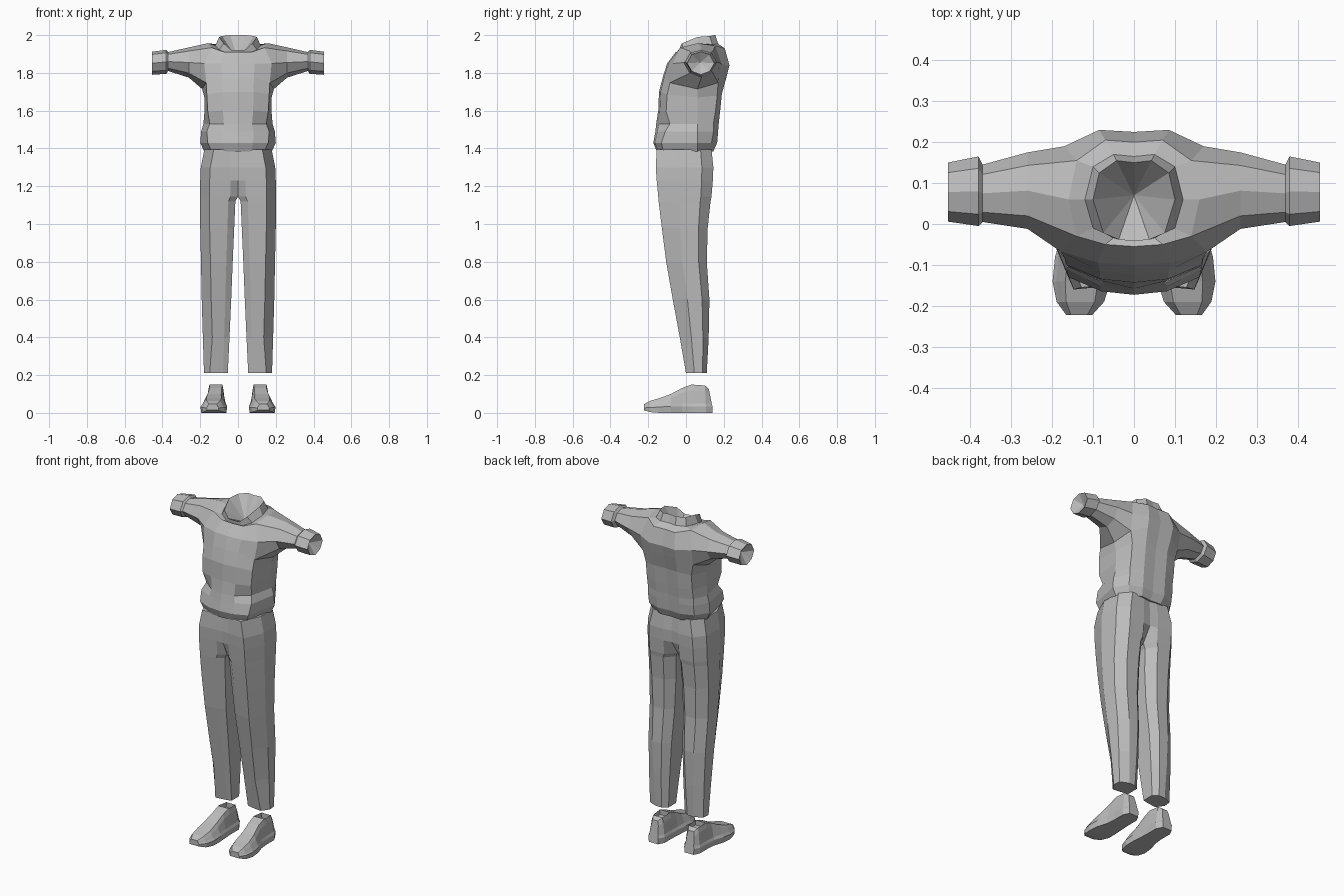
import bpy, bmesh

if "Cube" in bpy.data.objects:
    bpy.data.objects.remove(bpy.data.objects["Cube"])

cloth = bpy.data.materials.new("plain grey")
cloth.diffuse_color = (0.5, 0.5, 0.5, 1)
cloth.use_nodes = True
cloth.node_tree.nodes["Principled BSDF"].inputs["Base Color"].default_value = cloth.diffuse_color


def finish(name, bm, mirror=True):
    """Mirror a half mesh across x, fix normals and create the object."""
    loose = [v for v in bm.verts if not v.link_faces]
    bmesh.ops.delete(bm, geom=loose, context='VERTS')
    if mirror:
        geom = bm.verts[:] + bm.edges[:] + bm.faces[:]
        bmesh.ops.mirror(bm, geom=geom, axis='X', merge_dist=0.0005)
    bmesh.ops.recalc_face_normals(bm, faces=bm.faces)
    me = bpy.data.meshes.new(name)
    bm.to_mesh(me)
    bm.free()
    me.materials.append(cloth)
    ob = bpy.data.objects.new(name, me)
    bpy.context.collection.objects.link(ob)
    return ob


def bridge(bm, a, b, closed=True):
    """Quads between two rows of vertices."""
    n = len(a)
    for i in range(n if closed else n - 1):
        j = (i + 1) % n
        bm.faces.new((a[i], a[j], b[j], b[i]))


def fan(bm, ring, centre, closed=True):
    """Triangles from a ring to a centre point."""
    c = bm.verts.new(centre)
    n = len(ring)
    for i in range(n if closed else n - 1):
        bm.faces.new((ring[i], ring[(i + 1) % n], c))


# ---- Sweater: half rings from hem to collar, then a sleeve off the armhole
# z front, z side, z back, front y, front corner x y, side x, back corner x y, back y
body = [
    (1.385, 1.385, 1.385, -.155, .14, -.12, .18, .13, .115, .14),
    (1.43, 1.43, 1.43, -.173, .16, -.13, .2, .15, .135, .16),
    (1.49, 1.49, 1.49, -.162, .165, -.11, .195, .15, .145, .165),
    (1.53, 1.53, 1.53, -.158, .15, -.085, .183, .15, .145, .168),
    (1.60, 1.59, 1.59, -.147, .16, -.105, .178, .15, .155, .175),
    (1.70, 1.67, 1.69, -.143, .165, -.1, .178, .15, .165, .185),
    (1.78, 1.715, 1.78, -.122, .168, -.085, .19, .165, .17, .21),
    (1.85, 1.85, 1.84, -.10, .178, -.068, .19, .17, .19, .225),
    (1.91, 1.957, 1.93, -.055, .14, -.03, .16, .14, .155, .2),
    (1.90, 1.945, 1.955, -.04, .1, -.01, .12, .1, .14, .165),
    (1.922, 1.99, 2.0, -.042, .075, -.022, .1, .085, .125, .15),
]
bm = bmesh.new()
rows = []
for zf, zs, zb, f, cx, cy, sx, bx, by, b in body:
    pts = [(0, f, zf), (.5 * cx, f + .2 * (cy - f), zf), (cx, cy, (zf + zs) / 2),
           (sx, .06, zs), (bx, by, (zs + zb) / 2), (.5 * bx, b + .005, zb), (0, b, zb)]
    rows.append([bm.verts.new(p) for p in pts])
ARM = 6  # first row of the armhole
for r in range(len(rows) - 1):
    for c in range(6):
        if r in (ARM, ARM + 1) and c in (2, 3):
            continue
        bm.faces.new((rows[r][c], rows[r][c + 1], rows[r + 1][c + 1], rows[r + 1][c]))
fan(bm, rows[0], (0, 0, 1.39), False)           # hem underside
fan(bm, rows[-1], (0, .07, 1.87), False)        # sunken neck opening

low, mid, top = rows[ARM:ARM + 3]
loop = [low[2], low[3], low[4], mid[4], top[4], top[3], top[2], mid[2]]
# sleeve and cuff: x, front y, back y, bottom z, top z
for x, f, b, lo, hi in [(.26, -.012, .175, 1.775, 1.935), (.37, .005, .145, 1.81, 1.91),
                        (.38, -.005, .165, 1.795, 1.922), (.455, .006, .15, 1.79, 1.912)]:
    w, h, m, zm = b - f, hi - lo, (f + b) / 2, (lo + hi) / 2
    yz = [(f + .17 * w, lo + .15 * h), (m, lo), (b - .17 * w, lo + .15 * h), (b, zm),
          (b - .17 * w, hi - .12 * h), (m, hi), (f + .17 * w, hi - .12 * h), (f, zm)]
    ring = [bm.verts.new((x, y, z)) for y, z in yz]
    bridge(bm, loop, ring)
    loop = ring
fan(bm, loop, (.415, .075, 1.855))              # sunken cuff opening
finish("sweater", bm)

# ---- Trousers: half hip rings open at the centre, then closed leg rings
# z, inner x, outer x, front y, back y
legs = [
    (1.395, 0, .178, -.155, .135), (1.30, 0, .197, -.16, .145), (1.23, 0, .2, -.155, .142),
    (1.145, 0, .2, -.147, .135),
    (1.12, .014, .2, -.145, .13), (.98, .02, .2, -.128, .115), (.8, .028, .196, -.105, .11),
    (.6, .036, .192, -.07, .124), (.4, .045, .186, -.033, .12), (.21, .054, .18, 0, .11),
]
bm = bmesh.new()
prev = None
for i, (z, xi, xo, f, b) in enumerate(legs):
    hip, d, w = i < 4, b - f, xo - xi
    drop = .5 if hip else .28
    fi = f + (.012 if i < 3 else .15 * d)
    bi = b - (.008 if i < 3 else .2 * d)
    pts = [(xi, fi), (xi + .2 * w, f + .01), (xo - .05 + .02 * (i == 9), f),
           (xo, f + .4 * d), (xo - .004, b - .2 * d), (xo - .055, b), (xi + .25 * w, b), (xi, bi)]
    ring = [bm.verts.new((x, y, z)) for x, y in pts]
    if prev:
        bridge(bm, prev, ring, closed=not hip)
    else:
        fan(bm, ring, (0, 0, z), False)
    prev = ring
bm.faces.new(prev)
finish("trousers", bm)

# ---- Shoes: cross sections from heel to toe
# y, centre x, half width, sole z, top z, top half width, lean of the top
shoe = [
    (.14, .118, .032, 0, .128, .018, -.02), (.105, .117, .052, 0, .145, .03, -.005),
    (.03, .117, .052, 0, .15, .034, 0), (-.02, .118, .056, 0, .132, .032, 0),
    (-.08, .125, .068, 0, .1, .036, 0), (-.14, .128, .071, 0, .078, .04, 0),
    (-.19, .131, .058, .004, .064, .035, 0), (-.222, .134, .032, .014, .046, .02, 0),
]
bm = bmesh.new()
prev = None
for i, (y, cx, hw, z0, z1, tw, lean) in enumerate(shoe):
    h = z1 - z0
    side = [(.93 * hw, z0, 0), (hw, z0 + min(.035, .4 * h), 0),
            (.88 * hw, z0 + min(.05, .55 * h), .2), (tw + .35 * (hw - tw), z0 + .8 * h, .7), (tw, z1, 1)]
    pts = [(cx + x, y + k * lean, z) for x, z, k in side]
    pts += [(cx - x, y + k * lean, z) for x, z, k in reversed(side)]
    ring = [bm.verts.new(p) for p in pts]
    if prev:
        bridge(bm, prev, ring)
    else:
        bm.faces.new(ring)
    if i == 2:                                   # small ankle opening
        opening = next(fc for fc in bm.faces if {prev[4], prev[5], ring[4], ring[5]} <= set(fc.verts))
    prev = ring
bm.faces.new(prev)
bmesh.ops.inset_region(bm, faces=[opening], thickness=.012)
for v in opening.verts:
    v.co.z -= .03
finish("shoes", bm)
